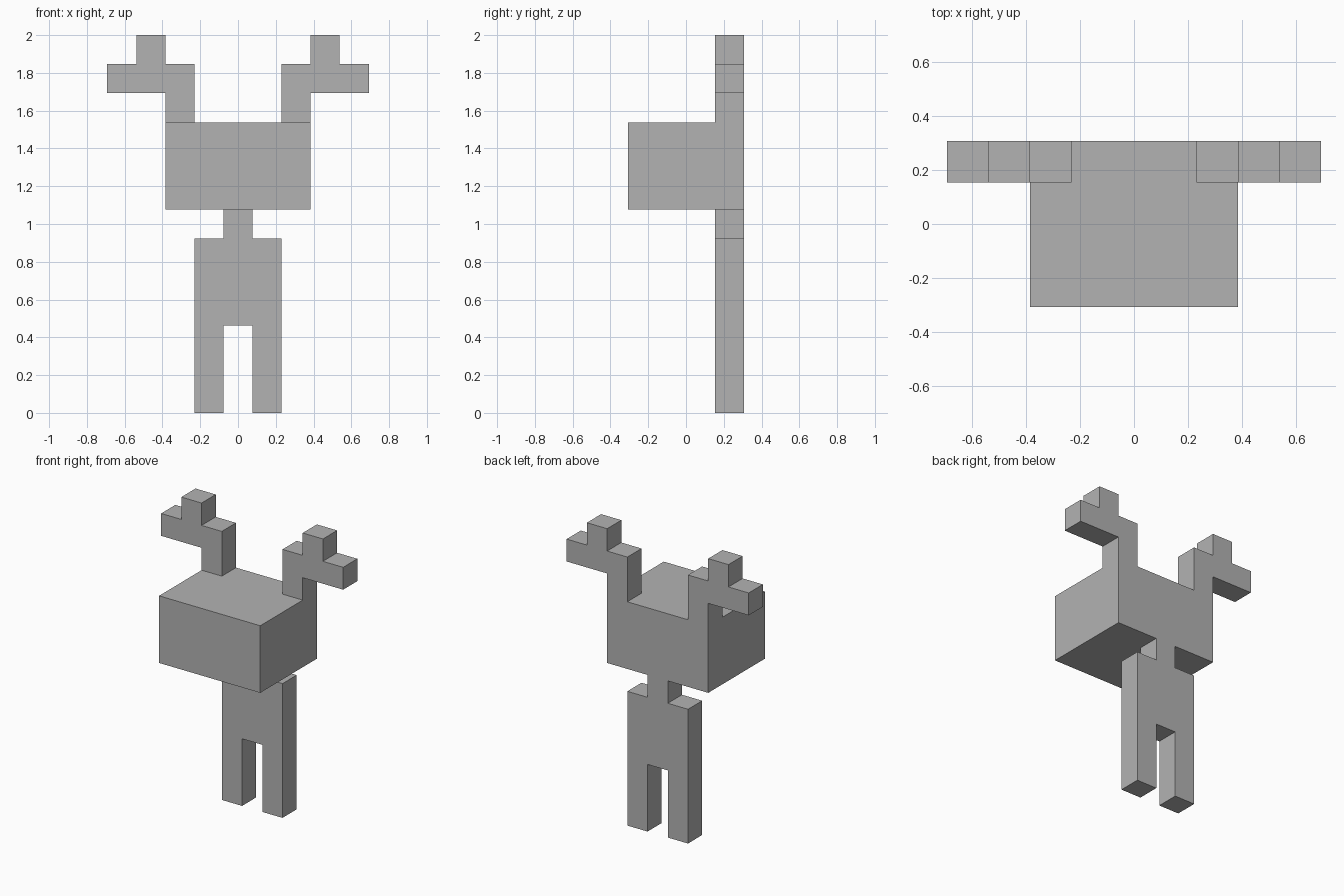
import bpy
import bmesh

cube = bpy.data.objects.get("Cube")
if cube:
    bpy.data.objects.remove(cube, do_unlink=True)

U = 2 / 13  # one block of the grid the figure is built on

grey = bpy.data.materials.new("plain grey")
grey.use_nodes = True
colour = (0.45, 0.45, 0.45, 1)
grey.diffuse_color = colour
grey.node_tree.nodes["Principled BSDF"].inputs["Base Color"].default_value = colour


def slab(name, outline, front, back):
    """Extrude an x-z outline, given in blocks, from front to back along y."""
    bm = bmesh.new()
    face = bm.faces.new([bm.verts.new((x * U, front * U, z * U)) for x, z in outline])
    result = bmesh.ops.extrude_face_region(bm, geom=[face])
    moved = [v for v in result["geom"] if isinstance(v, bmesh.types.BMVert)]
    bmesh.ops.translate(bm, verts=moved, vec=(0, (back - front) * U, 0))
    bmesh.ops.recalc_face_normals(bm, faces=bm.faces)
    mesh = bpy.data.meshes.new(name)
    bm.to_mesh(mesh)
    bm.free()
    mesh.materials.append(grey)
    obj = bpy.data.objects.new(name, mesh)
    bpy.context.collection.objects.link(obj)
    return obj


def mirrored(half):
    """Complete a symmetric outline from its +x half, listed bottom to top."""
    return half + [(-x, z) for x, z in reversed(half)]


# Legs, torso and neck in one flat slab
slab("body", mirrored([(.5, 3), (.5, 0), (1.5, 0), (1.5, 6), (.5, 6), (.5, 7)]), 1, 2)

# Deep head block jutting forward
slab("head", mirrored([(2.5, 7), (2.5, 10)]), -2, 2)

# Branching antlers, flush with the back of the head
antler = [(1.5, 10), (2.5, 10), (2.5, 11), (4.5, 11), (4.5, 12),
          (3.5, 12), (3.5, 13), (2.5, 13), (2.5, 12), (1.5, 12)]
for side, sign in (("left", 1), ("right", -1)):
    slab(side + "_antler", [(sign * x, z) for x, z in antler], 1, 2)
